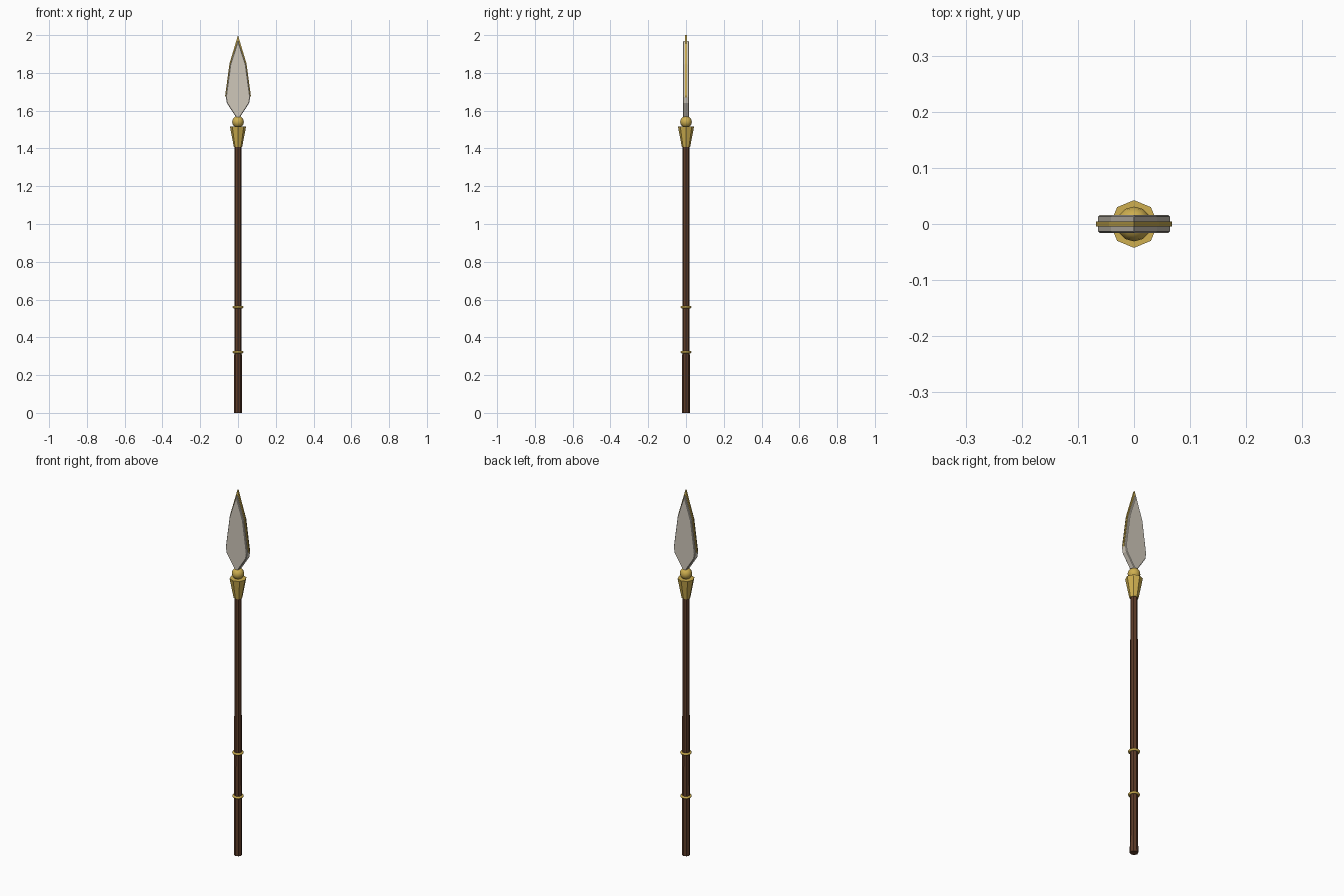
import bpy, bmesh, math

if "Cube" in bpy.data.objects:
    bpy.data.objects.remove(bpy.data.objects["Cube"])


def material(name, rgb):
    m = bpy.data.materials.new(name)
    m.diffuse_color = (*rgb, 1)
    m.use_nodes = True
    m.node_tree.nodes["Principled BSDF"].inputs["Base Color"].default_value = m.diffuse_color
    return m


WOOD = material("wood", (0.11, 0.045, 0.022))
GOLD = material("gold", (0.62, 0.43, 0.08))
STEEL = material("steel", (0.62, 0.57, 0.49))


def finish(name, mat, angle=None):
    ob = bpy.context.object
    ob.name = name
    ob.data.materials.append(mat)
    if angle:
        bpy.ops.object.shade_smooth_by_angle(angle=math.radians(angle))
    return ob


def taper(name, mat, z0, z1, r0, r1):
    bpy.ops.mesh.primitive_cone_add(vertices=8, radius1=r0, radius2=r1,
                                    depth=z1 - z0, location=(0, 0, (z0 + z1) / 2))
    return finish(name, mat)


def plate(name, mat, half, thick, bevel=0):
    """Mirror a half profile in x and extrude it along y."""
    outline = half + [(-x, z) for x, z in reversed(half) if x > 0]
    bm = bmesh.new()
    face = bm.faces.new([bm.verts.new((x, -thick / 2, z)) for x, z in outline])
    ext = bmesh.ops.extrude_face_region(bm, geom=[face])
    verts = [v for v in ext["geom"] if isinstance(v, bmesh.types.BMVert)]
    bmesh.ops.translate(bm, verts=verts, vec=(0, thick, 0))
    bmesh.ops.recalc_face_normals(bm, faces=bm.faces)
    me = bpy.data.meshes.new(name)
    bm.to_mesh(me)
    bm.free()
    me.materials.append(mat)
    ob = bpy.data.objects.new(name, me)
    bpy.context.collection.objects.link(ob)
    if bevel:
        mod = ob.modifiers.new("edge bevel", "BEVEL")
        mod.width = bevel
        mod.segments = 1


# Tapered wooden shaft
taper("shaft", WOOD, 0, 1.43, 0.0205, 0.0175)

# Gold grip rings
for i, z in enumerate((0.322, 0.56)):
    bpy.ops.mesh.primitive_torus_add(major_radius=0.0225, minor_radius=0.0065,
                                     major_segments=16, minor_segments=8,
                                     location=(0, 0, z))
    finish(f"grip_ring_{i + 1}", GOLD, 50)

# Gold socket and ball
taper("socket", GOLD, 1.408, 1.515, 0.022, 0.0425)
bpy.ops.mesh.primitive_uv_sphere_add(segments=12, ring_count=8, radius=0.031,
                                     location=(0, 0, 1.541))
finish("socket_ball", GOLD, 50)

# Steel blade and the thin gold edge running round its upper part
plate("blade", STEEL, [(0, 1.55), (0.059, 1.64), (0.0645, 1.672),
                       (0.041, 1.845), (0, 1.972)], 0.032, 0.003)
plate("blade_edge", GOLD, [(0, 1.66), (0.06, 1.66), (0.068, 1.68),
                           (0.045, 1.85), (0, 2.0)], 0.009)
